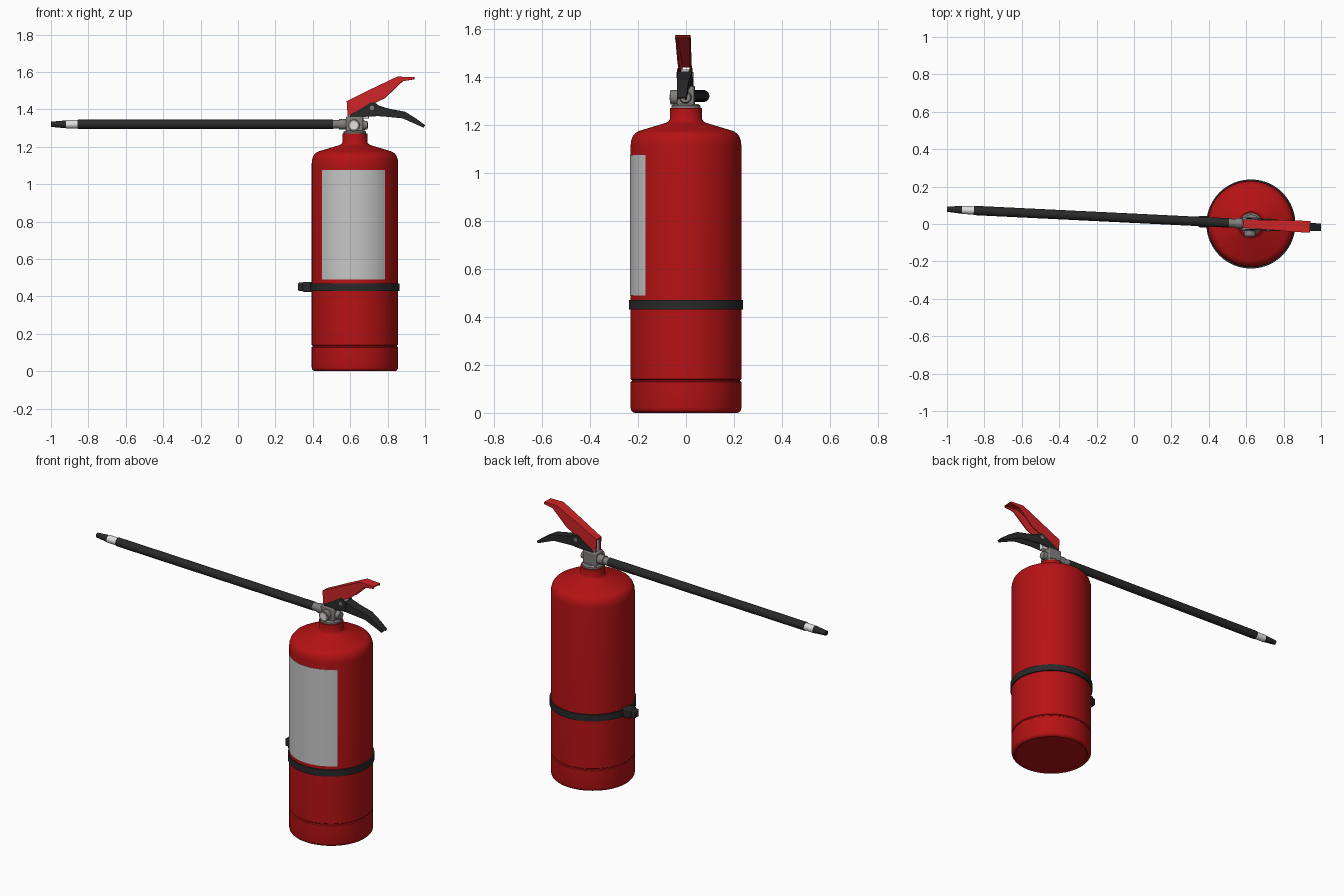
import bpy, bmesh, math
from mathutils import Matrix, Vector

cube = bpy.data.objects.get("Cube")
if cube:
    bpy.data.objects.remove(cube, do_unlink=True)


def material(name, r, g, b):
    m = bpy.data.materials.new(name)
    m.use_nodes = True
    m.diffuse_color = (r, g, b, 1)
    m.node_tree.nodes["Principled BSDF"].inputs["Base Color"].default_value = (r, g, b, 1)
    return m


body_red = material("tank red", 0.46, 0.006, 0.007)
lever_red = material("lever red", 0.62, 0.018, 0.02)
black = material("black rubber", 0.022, 0.022, 0.022)
metal = material("grey metal", 0.22, 0.21, 0.2)
silver = material("light silver", 0.75, 0.75, 0.75)
paper = material("label grey", 0.57, 0.57, 0.57)

CX = 0.625                      # tank axis
TANK = Matrix.Translation((CX, 0, 0))
# The valve, levers and hose are turned slightly about the tank axis
HEAD = TANK @ Matrix.Rotation(math.radians(-2.8), 4, 'Z') @ TANK.inverted()
TO_LEFT_SIDE = Matrix.Rotation(math.radians(-90), 4, 'Y')
TO_RIGHT_SIDE = Matrix.Rotation(math.radians(90), 4, 'Y')
TO_FRONT = Matrix.Rotation(math.radians(90), 4, 'X')


def finish(name, bm, mat, matrix, smooth=True, bevel=0):
    bm.transform(matrix)
    mesh = bpy.data.meshes.new(name)
    bm.to_mesh(mesh)
    bm.free()
    mesh.materials.append(mat)
    ob = bpy.data.objects.new(name, mesh)
    bpy.context.collection.objects.link(ob)
    if bevel:
        mod = ob.modifiers.new("Bevel", 'BEVEL')
        mod.width = bevel
        mod.segments = 2
    if smooth:
        bpy.ops.object.select_all(action='DESELECT')
        ob.select_set(True)
        bpy.context.view_layer.objects.active = ob
        bpy.ops.object.shade_smooth_by_angle(angle=math.radians(35))
    return ob


def lathe(name, profile, mat, matrix, steps=96, start=0, end=360):
    """Turn (radius, height) points, listed bottom to top, about local z."""
    bm = bmesh.new()
    rings = []
    for i in range(steps + 1):
        a = math.radians(start + (end - start) * i / steps)
        rings.append([bm.verts.new((r * math.cos(a), r * math.sin(a), h)) for r, h in profile])
    for a, b in zip(rings, rings[1:]):
        for k in range(len(profile) - 1):
            bm.faces.new((a[k], b[k], b[k + 1], a[k + 1]))
    bmesh.ops.remove_doubles(bm, verts=bm.verts, dist=1e-5)
    return finish(name, bm, mat, matrix)


def rod(name, mat, base, turn, length, r0, r1=None, steps=32):
    r1 = r0 if r1 is None else r1
    profile = [(0, 0), (r0, 0), (r1, length), (0, length)]
    return lathe(name, profile, mat, HEAD @ Matrix.Translation(base) @ turn, steps)


def box(name, mat, low, high, matrix, bevel=0.006):
    low, high = Vector(low), Vector(high)
    bm = bmesh.new()
    bmesh.ops.create_cube(bm, size=1)
    place = Matrix.Translation((low + high) / 2) @ Matrix.Diagonal((*(high - low), 1))
    bm.transform(place)
    return finish(name, bm, mat, matrix, True, bevel)


def plate(name, mat, outline, y0, y1):
    """Extrude an (x, z) outline along y."""
    bm = bmesh.new()
    face = bm.faces.new([bm.verts.new((x, y0, z)) for x, z in outline])
    out = bmesh.ops.extrude_face_region(bm, geom=[face])
    verts = [g for g in out["geom"] if isinstance(g, bmesh.types.BMVert)]
    bmesh.ops.translate(bm, verts=verts, vec=(0, y1 - y0, 0))
    bmesh.ops.recalc_face_normals(bm, faces=bm.faces)
    return finish(name, bm, mat, HEAD, False)


def channel(name, mat, stations, wall=0.006):
    """Loft a U section, open below: top x, top z, bottom x, bottom z, half width."""
    bm = bmesh.new()
    rings = []
    for tx, tz, bx, bz, w in stations:
        top, bot = Vector((tx, 0, tz)), Vector((bx, 0, bz))
        roof = top + (bot - top).normalized() * min(wall, (bot - top).length * 0.6)
        v = w - wall
        section = [(bot, -w), (top, -w), (top, w), (bot, w),
                   (bot, v), (roof, v), (roof, -v), (bot, -v)]
        rings.append([bm.verts.new((p.x, y, p.z)) for p, y in section])
    for a, b in zip(rings, rings[1:]):
        for k in range(8):
            n = (k + 1) % 8
            bm.faces.new((a[k], a[n], b[n], b[k]))
    for ring in (rings[0], rings[-1]):
        for a, b, c, d in ((0, 1, 6, 7), (1, 2, 5, 6), (2, 3, 4, 5)):
            bm.faces.new((ring[a], ring[b], ring[c], ring[d]))
    bmesh.ops.recalc_face_normals(bm, faces=bm.faces)
    return finish(name, bm, mat, HEAD, False)


# Tank with base ring, groove, rounded shoulder and neck
lathe("tank", [
    (0, 0.005), (0.205, 0.005), (0.212, 0), (0.222, 0.003), (0.229, 0.011), (0.231, 0.022),
    (0.231, 0.128), (0.226, 0.132), (0.226, 0.137), (0.231, 0.141),
    (0.231, 1.11), (0.229, 1.132), (0.222, 1.152), (0.211, 1.166), (0.195, 1.175),
    (0.085, 1.208), (0.073, 1.214), (0.067, 1.224), (0.067, 1.27), (0, 1.27)], body_red, TANK)

# Paper label wrapped on the front
lathe("label", [(0.229, 0.49), (0.2328, 0.49), (0.2328, 1.075), (0.229, 1.075)],
      paper, TANK, 32, 221, 313.5)

# Strap and its buckle
lathe("strap", [(0.229, 0.43), (0.238, 0.43), (0.238, 0.47), (0.229, 0.47)], black, TANK)
SIDE = Matrix.Identity(4)
box("strap_buckle", black, (0.345, -0.018, 0.424), (0.405, 0.044, 0.478), SIDE)
box("buckle_clip", black, (0.322, -0.01, 0.428), (0.35, 0.036, 0.474), SIDE)

# Valve, collar, side plug and pressure gauge
lathe("valve_collar", [(0.06, 1.268), (0.06, 1.28), (0.05, 1.288), (0, 1.288)], metal, HEAD @ TANK, 48)
box("valve_block", metal, (0.578, -0.036, 1.275), (0.67, 0.036, 1.362), HEAD)
rod("valve_plug", metal, (0.665, 0, 1.315), TO_RIGHT_SIDE, 0.028, 0.026, 0.022)
rod("gauge_case", metal, (0.622, -0.03, 1.315), TO_FRONT, 0.035, 0.031)
rod("gauge_face", silver, (0.622, -0.06, 1.315), TO_FRONT, 0.007, 0.022)
box("valve_stem", silver, (0.592, -0.017, 1.35), (0.7, 0.017, 1.43), HEAD, 0.003)

# Hose with coupling, band and tapered nozzle, listed from the valve outwards
Z = 1.32
for name, mat, x, length, r0, r1 in (
        ("hose_coupling", metal, 0.585, 0.045, 0.028, 0.028),
        ("hose_ferrule", metal, 0.545, 0.04, 0.022, 0.024),
        ("hose", black, 0.508, 1.366, 0.025, 0.025),
        ("nozzle_band", silver, -0.857, 0.064, 0.022, 0.022),
        ("nozzle", black, -0.92, 0.081, 0.021, 0.014)):
    rod(name, mat, (x, 0, Z), TO_LEFT_SIDE, length, r0, r1)

# Squeeze lever above
channel("squeeze_lever", lever_red, [
    (0.582, 1.444, 0.587, 1.364, 0.022), (0.64, 1.472, 0.65, 1.394, 0.024),
    (0.72, 1.512, 0.72, 1.428, 0.026), (0.775, 1.538, 0.785, 1.46, 0.028),
    (0.835, 1.567, 0.84, 1.512, 0.03), (0.855, 1.575, 0.881, 1.551, 0.031),
    (0.942, 1.572, 0.942, 1.56, 0.031)])

# Carry handle below, with an ear on each side of the pivot
channel("carry_handle", black, [
    (0.745, 1.422, 0.745, 1.364, 0.03), (0.8, 1.405, 0.8, 1.36, 0.029),
    (0.892, 1.387, 0.88, 1.352, 0.025), (0.95, 1.352, 0.94, 1.326, 0.022),
    (1.0, 1.315, 0.992, 1.303, 0.02)])
EAR = [(0.598, 1.356), (0.75, 1.364), (0.75, 1.42), (0.733, 1.434), (0.713, 1.438), (0.662, 1.406), (0.6, 1.37)]
for side, sign in (("left", 1), ("right", -1)):
    plate("handle_ear_" + ("back" if sign > 0 else "front"), black, EAR, sign * 0.0265, sign * 0.031)
rod("pivot_pin", metal, (0.718, 0.035, 1.408), TO_FRONT, 0.07, 0.012, steps=20)
